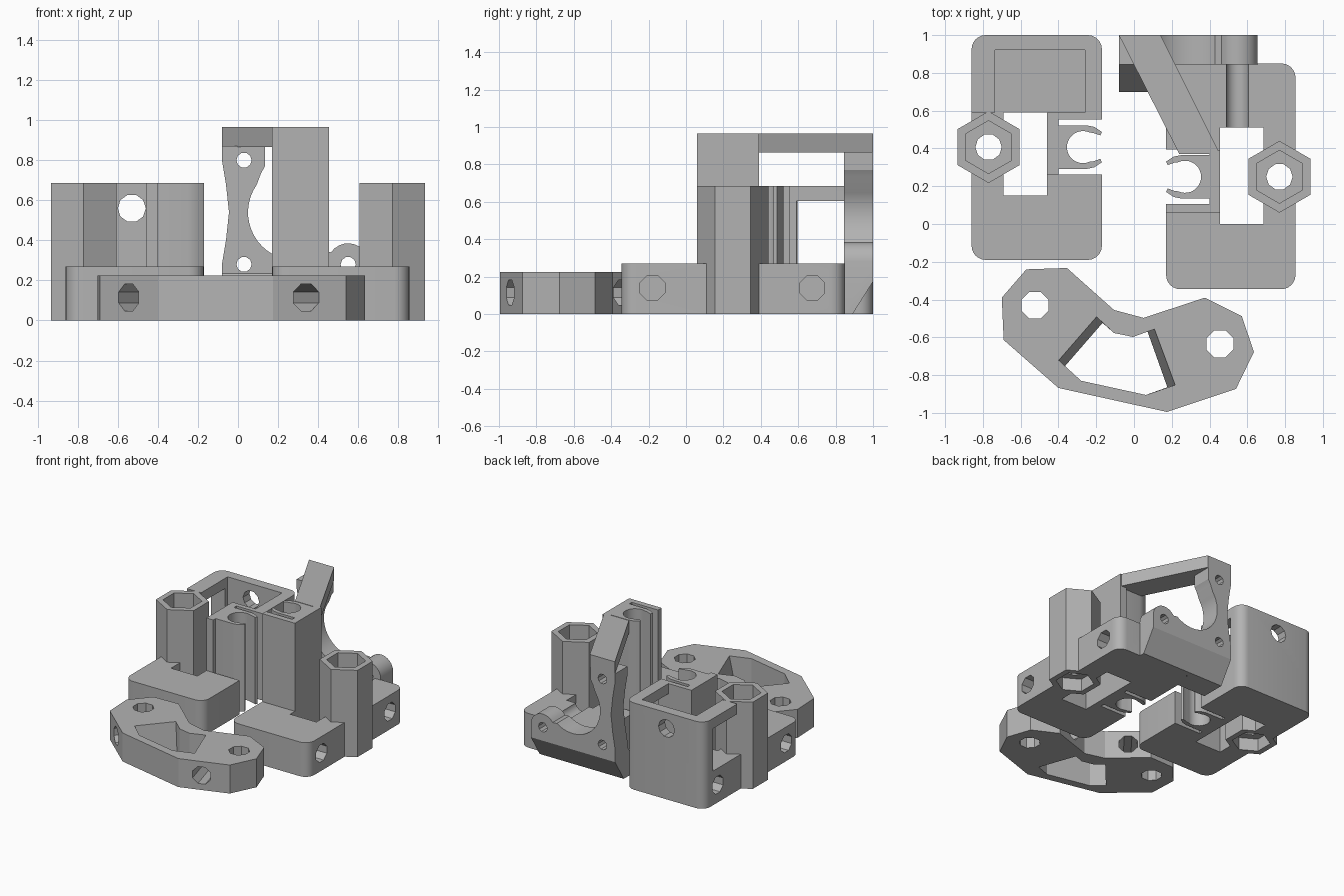
import bpy, bmesh, math
from math import cos, sin, radians

if "Cube" in bpy.data.objects:
    bpy.data.objects.remove(bpy.data.objects["Cube"], do_unlink=True)

grey = bpy.data.materials.new("plain grey")
grey.use_nodes = True
grey.diffuse_color = (0.45, 0.45, 0.45, 1)
grey.node_tree.nodes["Principled BSDF"].inputs["Base Color"].default_value = (0.45, 0.45, 0.45, 1)

PLACE = {"x": lambda a, b, c: (c, a, b),
         "y": lambda a, b, c: (a, c, b),
         "z": lambda a, b, c: (a, b, c)}


def prism(name, pts, lo, hi, axis="z", end_pts=None):
    """Extrude a closed profile along an axis, optionally to a second profile."""
    bm = bmesh.new()
    low = [bm.verts.new(PLACE[axis](a, b, lo)) for a, b in pts]
    high = [bm.verts.new(PLACE[axis](a, b, hi)) for a, b in (end_pts or pts)]
    bm.faces.new(low)
    bm.faces.new(high)
    n = len(pts)
    for i in range(n):
        j = (i + 1) % n
        bm.faces.new((low[i], low[j], high[j], high[i]))
    bmesh.ops.recalc_face_normals(bm, faces=bm.faces)
    mesh = bpy.data.meshes.new(name)
    bm.to_mesh(mesh)
    bm.free()
    mesh.materials.append(grey)
    ob = bpy.data.objects.new(name, mesh)
    bpy.context.collection.objects.link(ob)
    return ob


def arc(cx, cy, r, start, end, n=12):
    angles = [radians(start + (end - start) * i / n) for i in range(n + 1)]
    return [(cx + r * cos(t), cy + r * sin(t)) for t in angles]


def ring(cx, cy, r, n=10, turn=0):
    return arc(cx, cy, r, turn, turn + 360, n)[:-1]


def rect(x0, x1, y0, y1):
    return [(x0, y0), (x1, y0), (x1, y1), (x0, y1)]


def rounded(x0, x1, y0, y1, r=0.075):
    return (arc(x0 + r, y0 + r, r, 180, 270, 6) + arc(x1 - r, y0 + r, r, 270, 360, 6)
            + arc(x1 - r, y1 - r, r, 0, 90, 6) + arc(x0 + r, y1 - r, r, 90, 180, 6))


def cut(ob, *cutters):
    """Subtract each cutter and remove it."""
    for c in cutters:
        mod = ob.modifiers.new("cut", "BOOLEAN")
        mod.operation, mod.solver, mod.object = "DIFFERENCE", "EXACT", c
        bpy.context.view_layer.update()
        result = bpy.data.meshes.new_from_object(
            ob.evaluated_get(bpy.context.evaluated_depsgraph_get()))
        ob.modifiers.clear()
        ob.data = result
        bpy.data.objects.remove(c, do_unlink=True)


def hex_column(name, x, y):
    """Nut holder: hexagonal tube with a narrow bore in its floor."""
    ob = prism(name, ring(x, y, 0.19, 6, 30), 0, 0.685)
    cut(ob, prism("bore", ring(x, y, 0.07, 10), -0.1, 1),
        prism("top_recess", ring(x, y, 0.14, 6, 30), 0.4, 1),
        prism("bottom_recess", ring(x, y, 0.14, 6, 30), -0.1, 0.1))


def rod_clip(name, edge, cy, side, height):
    """Springy C-shaped clip opening toward the inner edge of its base."""
    half = [(0.245, 0.115), (0.08, 0.115), (0.04, 0.107), (0, 0.08), (0.008, 0.062), (0.045, 0.075)]
    half += arc(0.1, 0, 0.085, 115, 0, 10)
    loop = half + [(u, -v) for u, v in reversed(half[:-1])]
    prism(name, [(edge + side * u, cy + v) for u, v in loop], 0, height)


def carriage_base(name, x0, x1, y0, y1, slot, clip_gap, hex_at, side):
    """Rounded foot with belt slot, clip gap, nut hole and two blind rod sockets."""
    ob = prism(name, rounded(x0, x1, y0, y1), 0, 0.27)
    hx, hy = hex_at
    cut(ob, prism("slot", rect(*slot), -0.1, 1), prism("gap", rect(*clip_gap), -0.1, 1),
        prism("nut", ring(hx, hy, 0.165, 6, 30), -0.1, 1))
    for dy in (-0.43, 0.425):
        cut(ob, prism("socket", ring(hy + dy, 0.14, 0.072, 8, 22.5),
                      *sorted((side * 0.3, side)), "x"))
    return ob


# Right-hand end piece (at -x): foot, nut column, clip
carriage_base("idler_base", -0.86, -0.17, -0.19, 1.0, (-0.69, -0.46, 0.15, 0.66),
              (-0.405, -0.1, 0.262, 0.552), (-0.77, 0.407), -1)
hex_column("idler_nut_column", -0.77, 0.407)
rod_clip("idler_clip", -0.17, 0.407, -1, 0.685)
prism("idler_clip_back", rect(-0.46, -0.40, 0.262, 0.59), 0, 0.685)
prism("idler_clip_wall", rect(-0.46, -0.17, 0.552, 0.59), 0, 0.685)

# Open housing behind it
housing = prism("idler_housing", [(-0.86, 0.59), (-0.17, 0.59)]
                + arc(-0.245, 0.925, 0.075, 0, 90, 6) + arc(-0.785, 0.925, 0.075, 90, 180, 6),
                0.26, 0.685)
cut(housing, prism("cavity", rect(-0.735, -0.26, 0.5, 0.92), 0.27, 1),
    prism("windows", rect(-1, 0, 0.5, 0.89), 0.27, 0.605),
    prism("axle_hole", ring(-0.53, 0.56, 0.07), 0.8, 1.1, "y"))

# Left-hand end piece (at +x): foot, nut column, tall clip tower
motor_base = carriage_base("motor_base", 0.17, 0.855, -0.345, 0.85, (0.455, 0.685, 0, 0.51),
                           (0.1, 0.405, 0.105, 0.395), (0.77, 0.25), 1)
cut(motor_base, prism("groove", ring(0.547, 0.28, 0.06, 16), 0.45, 1, "y"))
hex_column("motor_nut_column", 0.77, 0.25)
rod_clip("motor_clip", 0.17, 0.25, 1, 0.965)
prism("motor_clip_back", rect(0.40, 0.455, 0.06, 0.39), 0, 0.965)
prism("motor_clip_wall", rect(0.17, 0.455, 0.06, 0.105), 0, 0.965)

# Diagonal brace from tower to motor plate
prism("brace_arm", [(-0.08, 1), (0.14, 1), (0.455, 0.37), (0.24, 0.37)], 0.865, 0.965)

# Motor plate with three screw lobes and a round relief
outline = [(-0.08, 0), (0.655, 0)]
outline += arc(0.55, 0.28, 0.105, 0, 145, 10)
outline += arc(0.29, 0.54, 0.24, -55, -215, 20)
outline += [(0.115, 0.735), (0.135, 0.77), (0.135, 0.87), (-0.08, 0.87)]
outline += [(-0.08, 0.8), (-0.06, 0.68), (-0.045, 0.54), (-0.06, 0.4), (-0.08, 0.28)]
plate = prism("motor_plate", outline, 0.845, 1.0, "y")
for x, z in ((0.03, 0.8), (0.03, 0.28), (0.55, 0.28)):
    cut(plate, prism("screw_hole", ring(x, z, 0.038), 0.7, 1.1, "y"))
cut(plate, prism("slope", [(1.02, -0.02), (1.02, 0.205), (0.878, -0.02)], -0.5, 1, "x"))

# Sloped web joining the plate to its foot
prism("plate_web", [(0.7, 0), (0.85, 0), (0.85, 0.24), (0.7, 0.04)], -0.08, 0.2, "x")

# Separate front bracket
bracket = prism("rod_bracket", [
    (-0.70, -0.39), (-0.57, -0.24), (-0.355, -0.233), (-0.106, -0.455), (0.05, -0.497),
    (0.376, -0.39), (0.57, -0.487), (0.635, -0.677), (0.54, -0.873), (0.175, -0.995),
    (-0.40, -0.868), (-0.69, -0.614)], 0, 0.225)
top = [(-0.2, -0.49), (-0.106, -0.577), (-0.005, -0.598), (0.11, -0.556),
       (0.22, -0.852), (0.063, -0.905), (-0.28, -0.83), (-0.4, -0.72)]
low = [(-0.165, -0.525)] + top[1:3] + [(0.07, -0.57), (0.175, -0.865)] + top[5:7] + [(-0.365, -0.755)]
cut(bracket, prism("opening", low, -0.01, 0.235, "z", top))
for x, y in ((-0.525, -0.43), (0.455, -0.635)):
    cut(bracket, prism("post_hole", ring(x, y, 0.077, 8, 22.5), -0.1, 0.4))

# Cross bores through both arms of the bracket
for (x0, y0), (x1, y1) in (((-0.545, -0.74), (-0.23, -0.34)), ((0.34, -0.94), (0.2, -0.45))):
    bore = prism("cross_bore", ring(0, 0.115, 0.072, 8, 22.5), -0.5, 0.5, "x")
    bore.location = ((x0 + x1) / 2, (y0 + y1) / 2, 0)
    bore.rotation_euler.z = math.atan2(y1 - y0, x1 - x0)
    cut(bracket, bore)

# Smooth the curved walls, keep the hard edges
for ob in bpy.context.collection.objects:
    if ob.type == "MESH" and ob.data.materials and ob.data.materials[0] == grey:
        bpy.ops.object.select_all(action="DESELECT")
        ob.select_set(True)
        bpy.context.view_layer.objects.active = ob
        bpy.ops.object.shade_smooth_by_angle(angle=radians(25))
